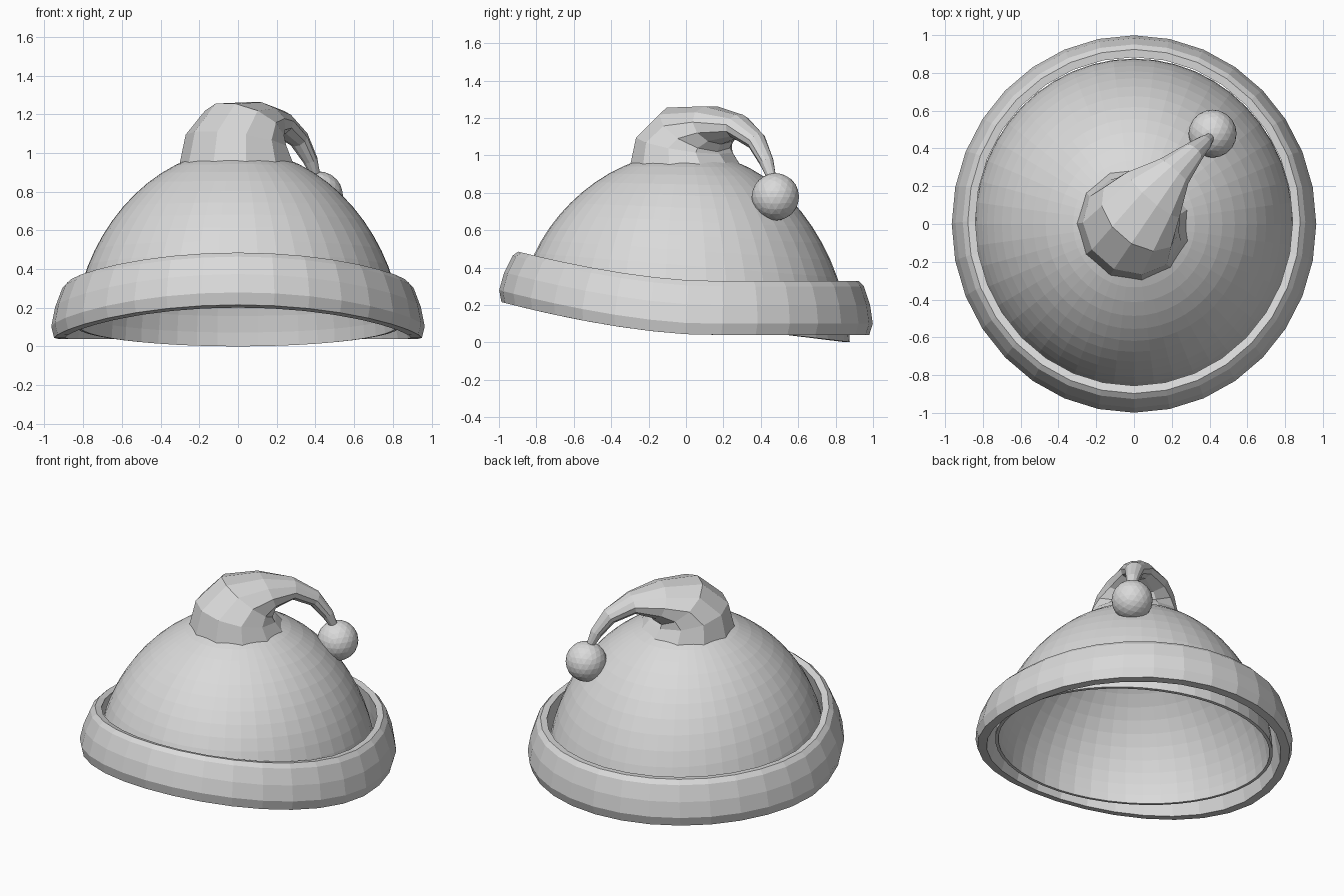
import bpy, bmesh
from math import sin, cos, pi, radians
from mathutils import Vector

cube = bpy.data.objects.get("Cube")
if cube:
    bpy.data.objects.remove(cube)

# One plain felt colour
GREY = (0.7, 0.7, 0.7, 1)
felt = bpy.data.materials.new("light_grey_felt")
felt.use_nodes = True
felt.diffuse_color = GREY
felt.node_tree.nodes["Principled BSDF"].inputs["Base Color"].default_value = GREY


def add_object(name, bm):
    bmesh.ops.recalc_face_normals(bm, faces=bm.faces)
    mesh = bpy.data.meshes.new(name)
    bm.to_mesh(mesh)
    bm.free()
    mesh.materials.append(felt)
    obj = bpy.data.objects.new(name, mesh)
    bpy.context.collection.objects.link(obj)
    return obj


def loft(name, rings, closed=False, cap_end=False):
    """Bridge equal rings of points with quads."""
    bm = bmesh.new()
    loops = [[bm.verts.new(p) for p in ring] for ring in rings]
    n = len(loops[0])
    pairs = list(zip(loops, loops[1:]))
    if closed:
        pairs.append((loops[-1], loops[0]))
    for a, b in pairs:
        for i in range(n):
            j = (i + 1) % n
            bm.faces.new((a[i], a[j], b[j], b[i]))
    if cap_end:
        bm.faces.new(loops[-1])
    return add_object(name, bm)


def angles(n):
    return [2 * pi * i / n for i in range(n)]


# Dome: rounded shell whose rim dips towards the back
HEIGHT, RADIUS, ROWS = 0.91, 0.842, 16


def dome_point(t, a):
    h = HEIGHT * sin(t) ** 1.14
    x = RADIUS * cos(t) * cos(a)
    y = RADIUS * 1.04 * cos(t) * sin(a)
    return Vector((x, y, 0.107 + h - 0.12 * y * (1 - h / HEIGHT)))


rows = [[dome_point(pi / 2 * k / ROWS, a) for a in angles(48)] for k in range(ROWS)]
rows.append([dome_point(pi / 2 * 0.99, a) for a in angles(48)])
dome = loft("dome", rows, cap_end=True)
shell = dome.modifiers.new("shell", "SOLIDIFY")
shell.thickness = 0.02
shell.offset = -1

# Brim: thick folded band, level at the back and lifted at the front
brim_profile = [(0.95, 0.04), (0.965, 0.1), (0.945, 0.2), (0.907, 0.3),
                (0.88, 0.328), (0.84, 0.325), (0.86, 0.2), (0.895, 0.04)]


def brim_point(r, z, a):
    y = 1.035 * r * sin(a)
    lift = 0.18 * (max(0, 0.1 - y) / 1.1) ** 1.6
    return Vector((r * cos(a), y + 0.06 * (z - 0.1), z + lift))


loft("brim", [[brim_point(r, z, a) for a in angles(32)] for r, z in brim_profile], closed=True)

# Drooping cap: tapering rings swept over towards the back left
lean = Vector((0.66, 0.75, 0))
side = Vector((-0.75, 0.66, 0))
# distance along lean, sideways shift, height, radius, side radius, tilt
cap_rings = [(0, 0, 0.93, 0.305, 0.305, 0), (-0.01, 0, 1.06, 0.255, 0.275, 12),
             (0.06, 0.01, 1.14, 0.195, 0.24, 38), (0.19, 0.025, 1.163, 0.11, 0.185, 70),
             (0.35, 0.025, 1.155, 0.065, 0.10, 100), (0.49, 0.015, 1.075, 0.05, 0.06, 125),
             (0.57, 0.005, 0.965, 0.038, 0.04, 150), (0.62, 0, 0.86, 0.02, 0.02, 160)]


def cap_ring(s, shift, z, r, w, tilt):
    t = radians(tilt)
    across = lean * cos(t) - Vector((0, 0, sin(t)))
    centre = lean * s + side * shift + Vector((0, 0, z))
    return [centre + across * r * cos(a) + side * w * sin(a) for a in angles(11)]


loft("drooping_cap", [cap_ring(*ring) for ring in cap_rings], cap_end=True)

# Pompom at the tip
bm = bmesh.new()
bmesh.ops.create_icosphere(bm, subdivisions=3, radius=0.127)
bmesh.ops.translate(bm, verts=bm.verts, vec=(0.416, 0.478, 0.778))
add_object("pompom", bm)
